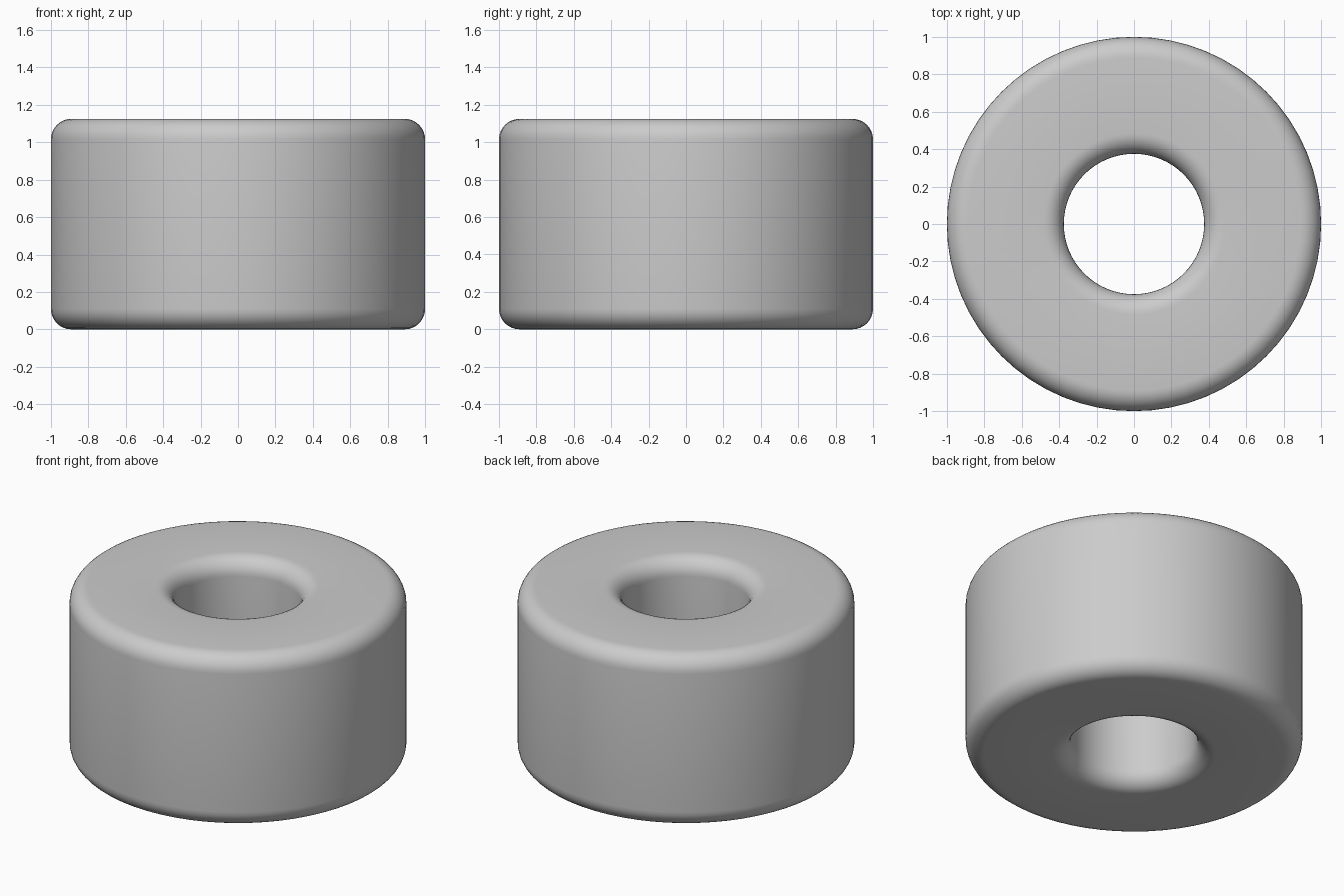
import bpy, bmesh
from math import sin, cos, pi

if "Cube" in bpy.data.objects:
    bpy.data.objects.remove(bpy.data.objects["Cube"])

R_OUT, R_IN, HEIGHT, FILLET = 1.0, 0.375, 1.125, 0.11
SIDES, STEPS = 64, 8


def corner(cx, cz, start):
    """Quarter-circle fillet points in the (radius, z) plane."""
    return [(cx + FILLET * cos(start + pi / 2 * i / STEPS),
             cz + FILLET * sin(start + pi / 2 * i / STEPS)) for i in range(STEPS + 1)]


# Rounded rectangular cross-section, counter-clockwise
lo, hi = FILLET, HEIGHT - FILLET
profile = (corner(R_OUT - FILLET, lo, -pi / 2) + corner(R_OUT - FILLET, hi, 0)
           + corner(R_IN + FILLET, hi, pi / 2) + corner(R_IN + FILLET, lo, pi))

# Revolve the section around z
bm = bmesh.new()
rings = [[bm.verts.new((r * cos(2 * pi * s / SIDES), r * sin(2 * pi * s / SIDES), z))
          for r, z in profile] for s in range(SIDES)]
n = len(profile)
for s in range(SIDES):
    a, b = rings[s], rings[(s + 1) % SIDES]
    for i in range(n):
        j = (i + 1) % n
        bm.faces.new((a[i], b[i], b[j], a[j]))
bmesh.ops.recalc_face_normals(bm, faces=bm.faces)

mesh = bpy.data.meshes.new("rounded_bushing")
bm.to_mesh(mesh)
bm.free()
bushing = bpy.data.objects.new("rounded_bushing", mesh)
bpy.context.collection.objects.link(bushing)

# Smooth shading
bpy.context.view_layer.objects.active = bushing
bushing.select_set(True)
bpy.ops.object.shade_smooth_by_angle()
